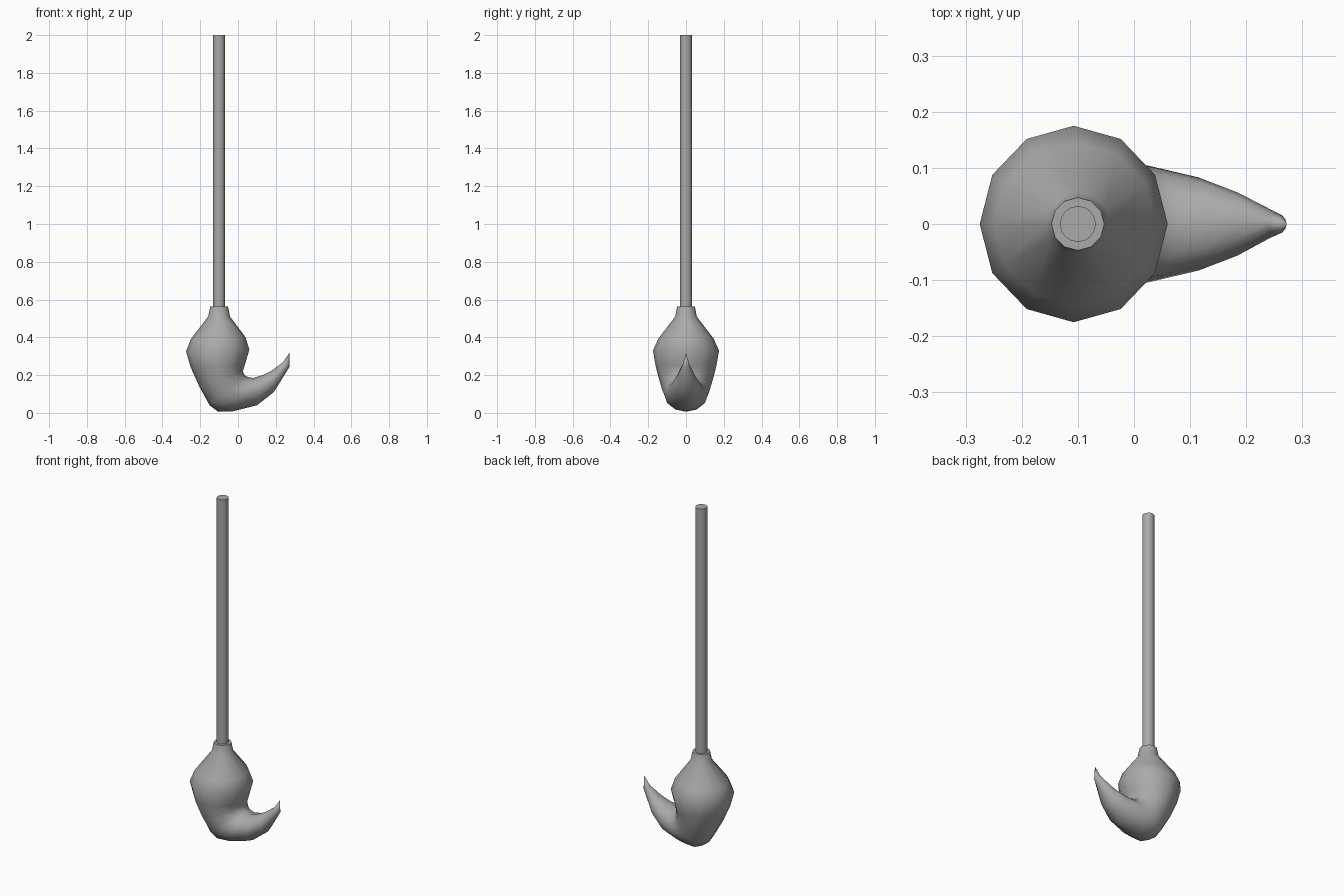
import bpy, bmesh, math
from mathutils import Vector

if "Cube" in bpy.data.objects:
    bpy.data.objects.remove(bpy.data.objects["Cube"], do_unlink=True)

gray = bpy.data.materials.new("plain gray")
gray.use_nodes = True
gray.diffuse_color = (0.4, 0.4, 0.4, 1)
gray.node_tree.nodes["Principled BSDF"].inputs["Base Color"].default_value = (0.4, 0.4, 0.4, 1)

AXIS_X = -0.1


def finish(obj, angle):
    obj.data.materials.append(gray)
    bpy.ops.object.select_all(action="DESELECT")
    obj.select_set(True)
    bpy.context.view_layer.objects.active = obj
    bpy.ops.object.shade_smooth_by_angle(angle=math.radians(angle))


def loft(name, sections, tip, sides=12):
    """Skin rings given as outer x, z, inner x, z and half width; close at a tip."""
    bm = bmesh.new()
    rings = []
    for ox, oz, ix, iz, width in sections:
        outer, inner = Vector((ox, 0, oz)), Vector((ix, 0, iz))
        mid, half = (outer + inner) / 2, (inner - outer) / 2
        rings.append([bm.verts.new(mid + half * math.cos(a) + Vector((0, width * math.sin(a), 0)))
                      for a in (math.tau * i / sides for i in range(sides))])
    for upper, lower in zip(rings, rings[1:]):
        for i in range(sides):
            j = (i + 1) % sides
            bm.faces.new((upper[i], lower[i], lower[j], upper[j]))
    bm.faces.new(rings[0])
    end = bm.verts.new(tip)
    for i in range(sides):
        bm.faces.new((rings[-1][i], end, rings[-1][(i + 1) % sides]))
    bmesh.ops.recalc_face_normals(bm, faces=bm.faces)
    mesh = bpy.data.meshes.new(name)
    bm.to_mesh(mesh)
    bm.free()
    obj = bpy.data.objects.new(name, mesh)
    bpy.context.collection.objects.link(obj)
    return obj


# Bulb that narrows, bends sideways and ends in an upturned point
bulb = loft("hooked_bulb", [
    (-0.147, 0.563, -0.053, 0.563, 0.047),
    (-0.158, 0.51, -0.042, 0.51, 0.057),
    (-0.25, 0.39, 0.04, 0.40, 0.145),
    (-0.275, 0.325, 0.06, 0.335, 0.175),
    (-0.25, 0.24, 0.035, 0.25, 0.16),
    (-0.205, 0.14, 0.025, 0.217, 0.143),
    (-0.15, 0.04, 0.038, 0.197, 0.125),
    (-0.105, 0.006, 0.052, 0.19, 0.115),
    (-0.03, 0.008, 0.08, 0.185, 0.104),
    (0.10, 0.04, 0.13, 0.20, 0.083),
    (0.19, 0.11, 0.18, 0.225, 0.056),
    (0.272, 0.243, 0.238, 0.268, 0.018),
], (0.272, 0, 0.317))
finish(bulb, 50)

# Straight round shaft rising from the neck
bpy.ops.mesh.primitive_cylinder_add(vertices=16, radius=0.032, depth=1.5,
                                    location=(AXIS_X, 0, 1.25))
shaft = bpy.context.object
shaft.name = "shaft"
finish(shaft, 40)
